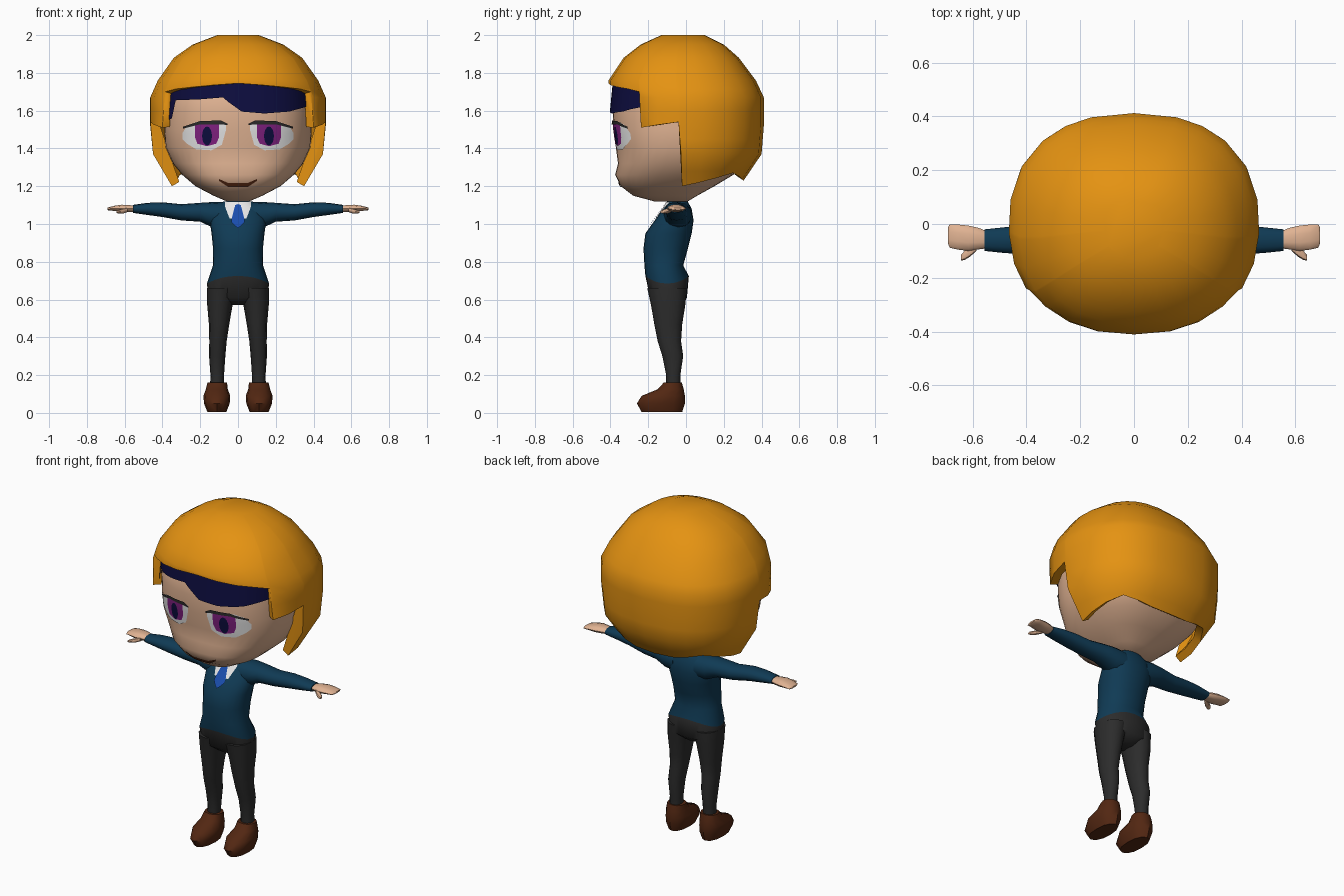
import bpy, bmesh, math

if "Cube" in bpy.data.objects:
    bpy.data.objects.remove(bpy.data.objects["Cube"])


def material(name, r, g, b):
    m = bpy.data.materials.new(name)
    m.diffuse_color = (r, g, b, 1)
    m.use_nodes = True
    m.node_tree.nodes["Principled BSDF"].inputs["Base Color"].default_value = m.diffuse_color
    return m


ORANGE = material("hair_orange", 0.78, 0.29, 0.006)
SKIN = material("skin", 0.75, 0.45, 0.29)
NAVY = material("navy", 0.004, 0.004, 0.05)
TEAL = material("sweater_blue", 0.005, 0.043, 0.09)
CHARCOAL = material("charcoal", 0.025, 0.025, 0.025)
BROWN = material("brown", 0.085, 0.02, 0.006)
BLUE = material("tie_blue", 0.01, 0.075, 0.42)
PURPLE = material("iris_purple", 0.22, 0.015, 0.22)
WHITE = material("white", 0.82, 0.82, 0.82)


def finish(name, bm, mats, mirror=False, thickness=0, angle=45, recalc=True):
    if recalc:
        bmesh.ops.recalc_face_normals(bm, faces=bm.faces)
    mesh = bpy.data.meshes.new(name)
    bm.to_mesh(mesh)
    bm.free()
    ob = bpy.data.objects.new(name, mesh)
    bpy.context.collection.objects.link(ob)
    for m in mats:
        mesh.materials.append(m)
    bpy.ops.object.select_all(action='DESELECT')
    ob.select_set(True)
    bpy.context.view_layer.objects.active = ob
    if thickness:
        s = ob.modifiers.new("thickness", 'SOLIDIFY')
        s.thickness, s.offset = thickness, -1
        bpy.ops.object.modifier_apply(modifier=s.name)
    bpy.ops.object.shade_smooth_by_angle(angle=math.radians(angle))
    if mirror:
        ob.modifiers.new("mirror", 'MIRROR').use_clip = False
    return ob


def spow(v, n):
    return math.copysign(abs(v) ** (2 / n), v)


def section(rings, z):
    """Interpolated ring (centre x, half width, front y, back y) at height z."""
    z = min(max(z, rings[0][0]), rings[-1][0])
    for p, q in zip(rings, rings[1:]):
        if z <= q[0]:
            f = (z - p[0]) / (q[0] - p[0])
            return [a + (b - a) * f for a, b in zip(p[1:5], q[1:5])]


def ring_point(sec, t, n):
    """Point at angle t from the front on a rounded section."""
    cx, rx, yf, yb = sec
    return cx + rx * spow(math.sin(t), n), (yf + yb) / 2 - (yb - yf) / 2 * spow(math.cos(t), n)


def loft(name, rings, mats, n=2.2, sides=16, lower=0, sideways=False, **kw):
    """Rings are (z, cx, rx, front, back[, arch]); the first `lower` bands use slot 1."""
    bm = bmesh.new()
    rows = []
    for r in rings:
        row = []
        for i in range(sides):
            t = 2 * math.pi * i / sides
            x, y = ring_point(r[1:5], t, n)
            z = r[0] + (r[5] * math.cos(t) ** 2 if len(r) > 5 else 0)
            row.append(bm.verts.new((z, y, x) if sideways else (x, y, z)))
        rows.append(row)
    for k, (a, b) in enumerate(zip(rows, rows[1:])):
        for i in range(sides):
            j = (i + 1) % sides
            bm.faces.new((a[i], a[j], b[j], b[i])).material_index = int(k < lower)
    bm.faces.new(rows[0]).material_index = int(lower > 0)
    bm.faces.new(rows[-1])
    return finish(name, bm, mats, **kw)


def plate(name, cols, rings, n, off, mat, mirror=False, rows=6, steps=4):
    """Thin sheet laid on the front of a loft; cols are (x, low z, high z)."""
    fine = [cols[0]]
    for p, q in zip(cols, cols[1:]):
        fine += [[a + (b - a) * s / steps for a, b in zip(p, q)] for s in range(1, steps + 1)]
    bm = bmesh.new()
    grid = []
    for x, lo, hi in fine:
        col = []
        for k in range(rows + 1):
            z = lo + (hi - lo) * k / rows
            cx, rx, yf, yb = section(rings, z)
            u = min(abs(x - cx) / rx, 1)
            y = (yf + yb) / 2 - (yb - yf) / 2 * (1 - u ** n) ** (1 / n)
            col.append(bm.verts.new((x, y - off, z)))
        grid.append(col)
    for a, b in zip(grid, grid[1:]):
        for k in range(rows):
            bm.faces.new((a[k], b[k], b[k + 1], a[k + 1]))
    return finish(name, bm, [mat], mirror=mirror, recalc=False)


# Head
HEAD = [(1.12, 0, .06, -.17, .01), (1.15, 0, .13, -.28, .06), (1.2, 0, .225, -.345, .15),
        (1.26, 0, .295, -.375, .25), (1.32, 0, .345, -.36, .3), (1.41, 0, .385, -.372, .35),
        (1.5, 0, .39, -.383, .36), (1.6, 0, .39, -.388, .36), (1.72, 0, .38, -.375, .35),
        (1.85, 0, .28, -.27, .23), (1.93, 0, .14, -.14, .1)]
loft("head", HEAD, [SKIN], n=2.5, sides=40)

# Face details
plate("eye_white", [(.063, 1.5, 1.53), (.085, 1.42, 1.535), (.14, 1.39, 1.54), (.22, 1.395, 1.54),
                    (.27, 1.425, 1.52), (.295, 1.45, 1.48)], HEAD, 2.5, .004, WHITE, True)
plate("iris", [(.1, 1.46, 1.53), (.115, 1.425, 1.535), (.165, 1.412, 1.54), (.215, 1.425, 1.535),
               (.228, 1.46, 1.53)], HEAD, 2.5, .007, PURPLE, True)
arc = [math.pi * i / 8 for i in range(9)]
plate("pupil", [(.164 - .026 * math.cos(t), 1.466 - .05 * math.sin(t), 1.466 + .05 * math.sin(t))
                for t in arc], HEAD, 2.5, .0095, NAVY, True, steps=1)
plate("upper_lid", [(.055, 1.523, 1.53), (.09, 1.528, 1.548), (.2, 1.528, 1.545),
                    (.29, 1.505, 1.515)], HEAD, 2.5, .0098, CHARCOAL, True)
plate("mouth", [(-.1, 1.228, 1.238), (-.05, 1.195, 1.216), (.05, 1.195, 1.216),
                (.1, 1.228, 1.238)], HEAD, 2.5, .005, BROWN)

# Dark under-fringe
FRINGE = [(1.5, 0, .405, -.412, .4), (1.78, 0, .395, -.385, .4)]
plate("under_fringe", [(-.39, 1.54, 1.77), (-.35, 1.56, 1.77), (-.33, 1.655, 1.77), (-.2, 1.66, 1.77),
                       (-.08, 1.67, 1.77), (-.05, 1.645, 1.77), (.02, 1.595, 1.77), (.14, 1.585, 1.77),
                       (.27, 1.595, 1.77), (.36, 1.62, 1.77), (.39, 1.62, 1.77)],
      FRINGE, 2.5, 0, NAVY)

# Hair shell, cut along a stepped lower edge
HAIR = [(1.2, 0, .35, -.29, .285), (1.37, 0, .45, -.4, .4), (1.52, 0, .465, -.41, .412),
        (1.67, 0, .465, -.412, .412), (1.76, 0, .425, -.41, .37), (1.88, 0, .34, -.33, .28),
        (1.95, 0, .24, -.24, .2), (2.0, 0, .11, -.13, .1)]
EDGE = [(0, 1.745), (45, 1.715), (56.5, 1.7), (57.5, 1.51), (86, 1.54), (87.5, 1.2),
        (136, 1.27), (163, 1.235), (180, 1.23)]


def hair_low(deg):
    for (a, za), (b, zb) in zip(EDGE, EDGE[1:]):
        if deg <= b:
            return za + (zb - za) * (deg - a) / (b - a)


half = [0, 15, 30, 45, 56.5, 57.5, 72, 86, 87.5, 100, 118, 136, 150, 163, 180]
around = half + [360 - d for d in reversed(half[1:-1])]
levels = [2.0, 1.95, 1.88, 1.82, 1.76, 1.715, 1.67, 1.6, 1.52, 1.45, 1.37, 1.28, 1.2]
bm = bmesh.new()
cols = []
for d in around:
    low = hair_low(min(d, 360 - d))
    col = []
    for lv in levels:
        z = max(lv, low)
        if col and abs(col[-1].co.z - z) < 1e-4:
            col.append(col[-1])
        else:
            x, y = ring_point(section(HAIR, z), math.radians(d), 2.3)
            col.append(bm.verts.new((x, y, z)))
    cols.append(col)
for a, b in zip(cols, cols[1:] + cols[:1]):
    for k in range(len(levels) - 1):
        vs = list(dict.fromkeys((a[k], a[k + 1], b[k + 1], b[k])))
        if len(vs) > 2:
            bm.faces.new(vs)
bm.faces.new([c[0] for c in cols])
finish("hair", bm, [ORANGE], thickness=.045, angle=50)

# Neck and torso with an arched hem
loft("neck", [(1.06, 0, .05, -.1, 0), (1.17, 0, .05, -.1, 0)], [SKIN], sides=12)
TORSO = [(.57, 0, .05, -.14, -.04), (.61, 0, .155, -.19, .005), (.685, 0, .165, -.215, .015, .04),
         (.78, 0, .133, -.22, -.015), (.87, 0, .132, -.225, .01), (.95, 0, .14, -.215, .03),
         (1.02, 0, .15, -.165, .04), (1.08, 0, .135, -.12, .03), (1.118, 0, .08, -.1, .01)]
loft("torso", TORSO, [TEAL, CHARCOAL], sides=24, lower=2)

# Collar and tie
plate("collar", [(0, 1.06, 1.116), (.02, 1.03, 1.116), (.045, 1.03, 1.116), (.068, 1.09, 1.116)],
      TORSO, 2.2, .005, WHITE, True)
plate("tie", [(-.034, 1.01, 1.025), (-.015, .99, 1.1), (0, .978, 1.105), (.015, .99, 1.1),
              (.034, 1.01, 1.025)], TORSO, 2.2, .0095, BLUE)

# Legs and shoes
loft("leg", [(.13, .112, .036, -.105, -.03), (.2, .11, .036, -.105, -.03),
             (.3, .11, .043, -.125, -.015), (.38, .106, .046, -.15, -.026),
             (.47, .1, .054, -.168, -.02), (.57, .096, .067, -.185, -.004),
             (.66, .085, .078, -.205, .005)], [CHARCOAL], sides=12, mirror=True)
loft("shoe", [(.005, .112, .05, -.235, -.02), (.05, .112, .068, -.26, -.006),
              (.09, .112, .071, -.235, -.006), (.125, .112, .058, -.15, -.012),
              (.16, .11, .052, -.118, -.022)], [BROWN], sides=12, angle=40, mirror=True)

# Arms, hands and thumbs run along x; ring centre and radius are then heights
loft("arm", [(.07, 1.045, .07, -.12, .03), (.14, 1.05, .066, -.115, .03),
             (.2, 1.062, .05, -.11, .02), (.3, 1.062, .043, -.105, .005),
             (.4, 1.076, .039, -.112, -.005), (.48, 1.08, .032, -.108, -.012),
             (.556, 1.08, .021, -.1, -.02)], [TEAL], sides=12, sideways=True, mirror=True)
loft("hand", [(.545, 1.08, .016, -.09, -.028), (.575, 1.082, .019, -.094, -.015),
              (.615, 1.083, .02, -.1, -.006), (.655, 1.083, .014, -.095, -.002),
              (.685, 1.08, .009, -.088, -.001), (.692, 1.08, .005, -.07, -.015)],
     [SKIN], sides=10, sideways=True, mirror=True)
loft("thumb", [(.585, 1.075, .012, -.1, -.07), (.61, 1.068, .013, -.122, -.085),
               (.63, 1.065, .01, -.134, -.1), (.643, 1.064, .006, -.136, -.115)],
     [SKIN], sides=8, sideways=True, mirror=True)
